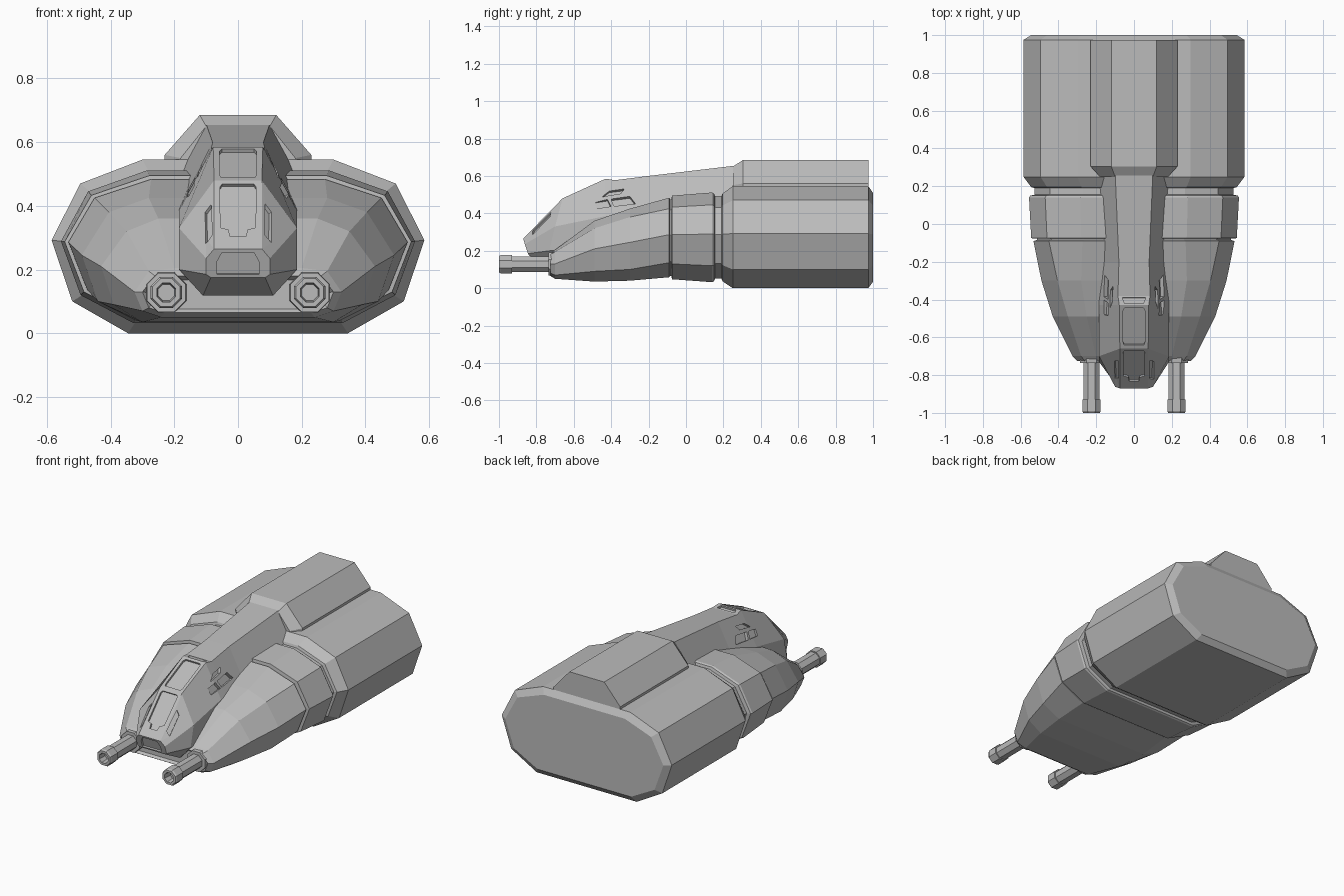
import bpy, bmesh, math
from mathutils import Vector

cube = bpy.data.objects.get("Cube")
if cube:
    bpy.data.objects.remove(cube)

grey = bpy.data.materials.new("hull_grey")
grey.use_nodes = True
TONE = (0.5, 0.5, 0.5, 1)
grey.diffuse_color = TONE
grey.node_tree.nodes["Principled BSDF"].inputs["Base Color"].default_value = TONE


def make_object(name, bm):
    bmesh.ops.recalc_face_normals(bm, faces=bm.faces)
    mesh = bpy.data.meshes.new(name)
    bm.to_mesh(mesh)
    bm.free()
    mesh.materials.append(grey)
    obj = bpy.data.objects.new(name, mesh)
    bpy.context.collection.objects.link(obj)
    return obj


def skin(bm, rings):
    """Join closed rings of points and cap both ends; returns the caps."""
    loops = [[bm.verts.new(p) for p in ring] for ring in rings]
    n = len(loops[0])
    for a, b in zip(loops, loops[1:]):
        for i in range(n):
            j = (i + 1) % n
            bm.faces.new((a[i], a[j], b[j], b[i]))
    return bm.faces.new(loops[0]), bm.faces.new(loops[-1])


def mirrored(half):
    return half + [(-x, y, z) for x, y, z in reversed(half)]


def at(y, profile):
    return mirrored([(x, y, z) for x, z in profile])


# Main hull: engine block, recessed collar, middle band and tapered bow
BASE = [(.30, .28), (.495, .205), (.585, .027), (.52, -.165), (.345, -.265)]


def scaled(y, sx, sz):
    return at(y, [(x * sx, .265 + z * sz) for x, z in BASE])


hull_rings = [
    at(-.725, [(.2, .18), (.26, .18), (.3, .13), (.28, .08), (.23, .065)]),
    at(-.7, [(.2, .205), (.28, .195), (.325, .13), (.3, .07), (.24, .05)]),
    at(-.49, [(.25, .36), (.35, .32), (.43, .21), (.39, .09), (.3, .035)]),
    at(-.3, [(.28, .425), (.405, .38), (.49, .245), (.44, .1), (.32, .04)]),
    scaled(-.09, .91, .78), scaled(-.085, .88, .75), scaled(-.078, .88, .75),
    scaled(-.075, .93, .82), scaled(.14, .95, .88), scaled(.15, .94, .86),
    scaled(.155, .9, .81), scaled(.19, .9, .81), scaled(.195, .93, .86),
    scaled(.25, 1, 1), scaled(.975, 1, 1), scaled(1, .93, .87),
]
bm = bmesh.new()
bow, stern = skin(bm, hull_rings)
bmesh.ops.recalc_face_normals(bm, faces=bm.faces)
bmesh.ops.inset_region(bm, faces=[bow], thickness=.012, depth=-.015)
make_object("hull", bm)

# Dorsal spine over the engine block
bm = bmesh.new()
skin(bm, [at(.25, [(.1, .65), (.18, .55), (.18, .5)]),
          at(.305, [(.12, .685), (.23, .56), (.23, .5)]),
          at(.975, [(.12, .685), (.23, .56), (.23, .5)])])
make_object("dorsal_spine", bm)

# Cockpit fuselage: roof edge, shoulder, lower edge and keel
NOSE_ROOF, BROW_ROOF, PEAK = (-.87, .265), (-.66, .48), (-.43, .585)
bm = bmesh.new()
skin(bm, [
    mirrored([(.075, *NOSE_ROOF), (.1, -.862, .235), (.1, -.845, .185), (.085, -.84, .175)]),
    mirrored([(.075, *BROW_ROOF), (.185, -.7, .33), (.185, -.73, .2), (.11, -.73, .118)]),
    mirrored([(.078, *PEAK), (.185, -.43, .385), (.185, -.43, .2), (.11, -.43, .12)]),
    at(-.38, [(.085, .577), (.185, .39), (.185, .2), (.11, .12)]),
    at(-.2, [(.08, .6), (.185, .4), (.185, .2), (.11, .12)]),
    at(.28, [(.1, .657), (.185, .5), (.185, .2), (.11, .12)]),
])
fuselage = make_object("cockpit_fuselage", bm)

# Window recesses, collected as one cutter
bm = bmesh.new()


def recess(points, depth):
    pts = [Vector(p) for p in points]
    mid = sum(pts, Vector()) / len(pts)
    normal = (pts[1] - pts[0]).cross(pts[2] - pts[0]).normalized()
    if normal.dot(mid - Vector((0, -.4, .3))) < 0:
        normal.negate()
    skin(bm, [[p + normal * .02 for p in pts], [p - normal * depth for p in pts]])


def front_window(low, high, half):
    """half lists (x, fraction up the slope) for the right-hand edge."""
    a, b = Vector((0, *low)), Vector((0, *high))
    right = [a.lerp(b, t) + Vector((x, 0, 0)) for x, t in half]
    recess(mirrored([tuple(p) for p in right]), .012)


front_window((-.842, .175), (-.87, .265), [(.066, .1), (.066, .55), (.05, .88)])
front_window(NOSE_ROOF, BROW_ROOF,
             [(.025, .18), (.03, .28), (.055, .31), (.057, .9), (.05, .95)])
front_window(BROW_ROOF, PEAK, [(.052, .08), (.058, .15), (.058, .87), (.05, .94)])
front_window((-.43, .585), (-.38, .577), [(.05, .2), (.062, .8)])


def slope(y, z):
    return (.185 - (z - .39) * .53, y, z)


SLOTS = [((-.45, .49), (-.35, .505), (-.33, .53), (-.41, .52)),
         ((-.48, .43), (-.40, .437), (-.42, .475), (-.485, .465)),
         ((-.385, .438), (-.27, .45), (-.3, .49), (-.4, .477))]
for side in (1, -1):
    for slot in SLOTS:
        recess([(side * x, y, z) for x, y, z in (slope(*p) for p in slot)], .02)
    roof_a, roof_b = Vector((.075, *NOSE_ROOF)), Vector((.075, *BROW_ROOF))
    low_a, low_b = Vector((.1, -.862, .235)), Vector((.185, -.7, .33))
    pane = [roof_a.lerp(roof_b, t).lerp(low_a.lerp(low_b, t), s)
            for t, s in ((.25, .15), (.72, .12), (.72, .34), (.25, .6))]
    recess([(side * p.x, p.y, p.z) for p in pane], .012)

cutter = make_object("window_cutter", bm)
cutter.hide_render = True
mod = fuselage.modifiers.new("windows", 'BOOLEAN')
mod.operation = 'DIFFERENCE'
mod.solver = 'EXACT'
mod.object = cutter
bpy.context.view_layer.objects.active = fuselage
bpy.ops.object.modifier_apply(modifier=mod.name)
bpy.data.objects.remove(cutter)

# Twin guns: mounting collar, barrel, thicker muzzle and hollow bore
GUN = [(-.69, .07), (-.735, .066), (-.735, .046), (-.93, .046),
       (-.93, .053), (-.99, .053), (-1, .047), (-1, .032), (-.95, .028)]
for side, name in ((1, "left_gun"), (-1, "right_gun")):
    bm = bmesh.new()
    angles = [math.pi * (k + .5) / 4 for k in range(8)]
    skin(bm, [[(side * .225 + r * math.cos(a), y, .128 + r * math.sin(a)) for a in angles]
              for y, r in GUN])
    make_object(name, bm)
